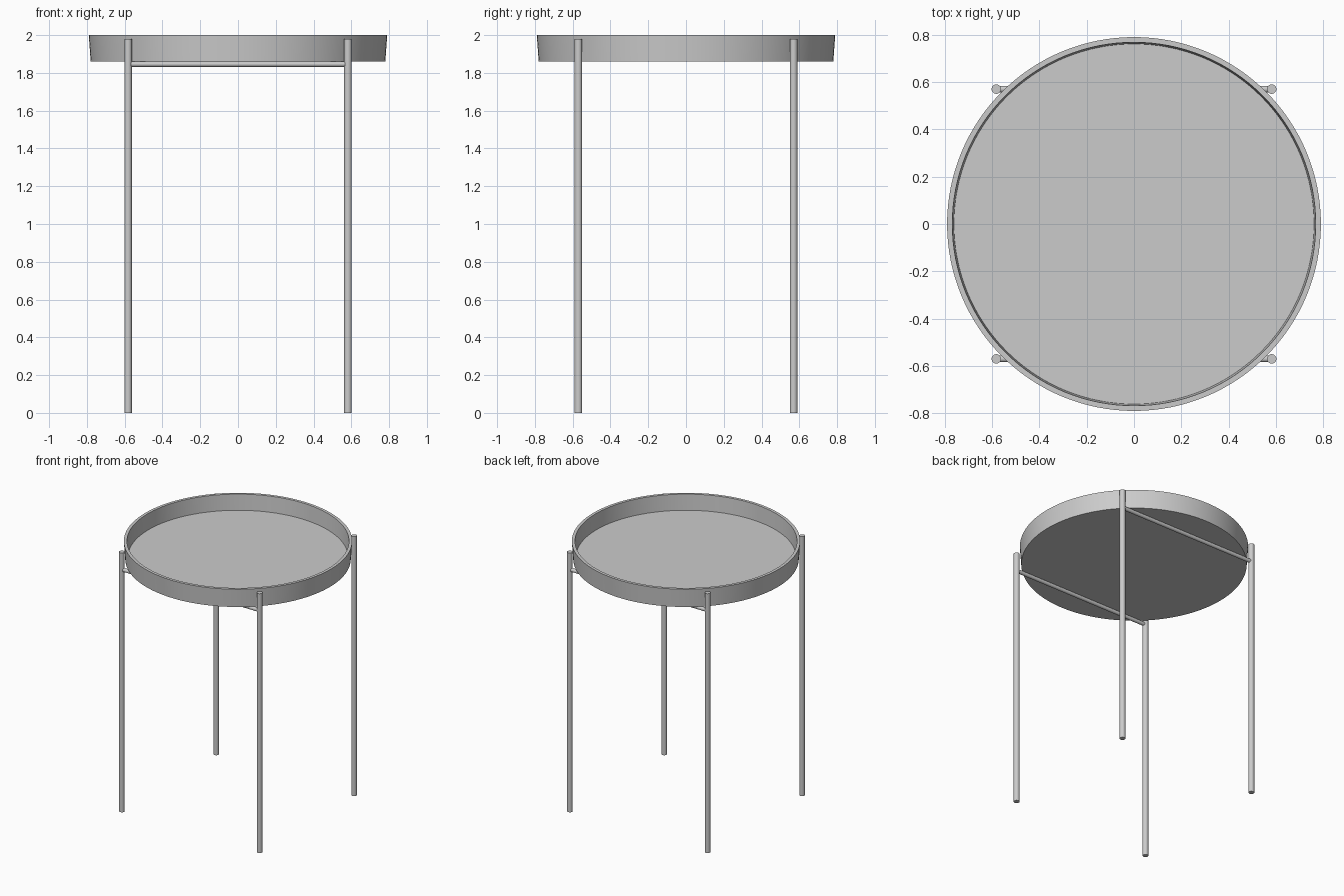
import bpy, bmesh, math

if "Cube" in bpy.data.objects:
    bpy.data.objects.remove(bpy.data.objects["Cube"])

def finish(obj):
    # smooth shading with sharp edges kept
    bpy.ops.object.select_all(action='DESELECT')
    obj.select_set(True)
    bpy.context.view_layer.objects.active = obj
    bpy.ops.object.shade_smooth_by_angle(angle=math.radians(30))

def lathe(name, profile, segments):
    # profile of (radius, z) points, capped at both ends
    bm = bmesh.new()
    rings = [[bm.verts.new((r * math.cos(2 * math.pi * i / segments),
                            r * math.sin(2 * math.pi * i / segments), z))
              for i in range(segments)] for r, z in profile]
    for a, b in zip(rings, rings[1:]):
        for i in range(segments):
            j = (i + 1) % segments
            bm.faces.new((a[i], a[j], b[j], b[i]))
    bm.faces.new(rings[0][::-1])
    bm.faces.new(rings[-1])
    bmesh.ops.recalc_face_normals(bm, faces=bm.faces)
    mesh = bpy.data.meshes.new(name)
    bm.to_mesh(mesh)
    bm.free()
    obj = bpy.data.objects.new(name, mesh)
    bpy.context.collection.objects.link(obj)
    finish(obj)
    return obj

def rod(name, radius, length, location, rotation=(0, 0, 0)):
    bpy.ops.mesh.primitive_cylinder_add(vertices=32, radius=radius, depth=length,
                                        location=location, rotation=rotation)
    obj = bpy.context.object
    obj.name = name
    finish(obj)
    return obj

# round tray with slightly flared rim
lathe("tray", [(0.78, 1.86), (0.79, 2.0), (0.768, 2.0), (0.761, 1.88)], 128)

# four legs and the two rails under the tray
LEG_X, LEG_Y, LEG_TOP = 0.582, 0.57, 1.98
for side, sy in (("front", -1), ("back", 1)):
    for hand, sx in (("left", -1), ("right", 1)):
        rod(f"{side}_{hand}_leg", 0.02, LEG_TOP, (sx * LEG_X, sy * LEG_Y, LEG_TOP / 2))
    rod(f"{side}_rail", 0.014, 2 * LEG_X, (0, sy * LEG_Y, 1.846), (0, math.pi / 2, 0))
